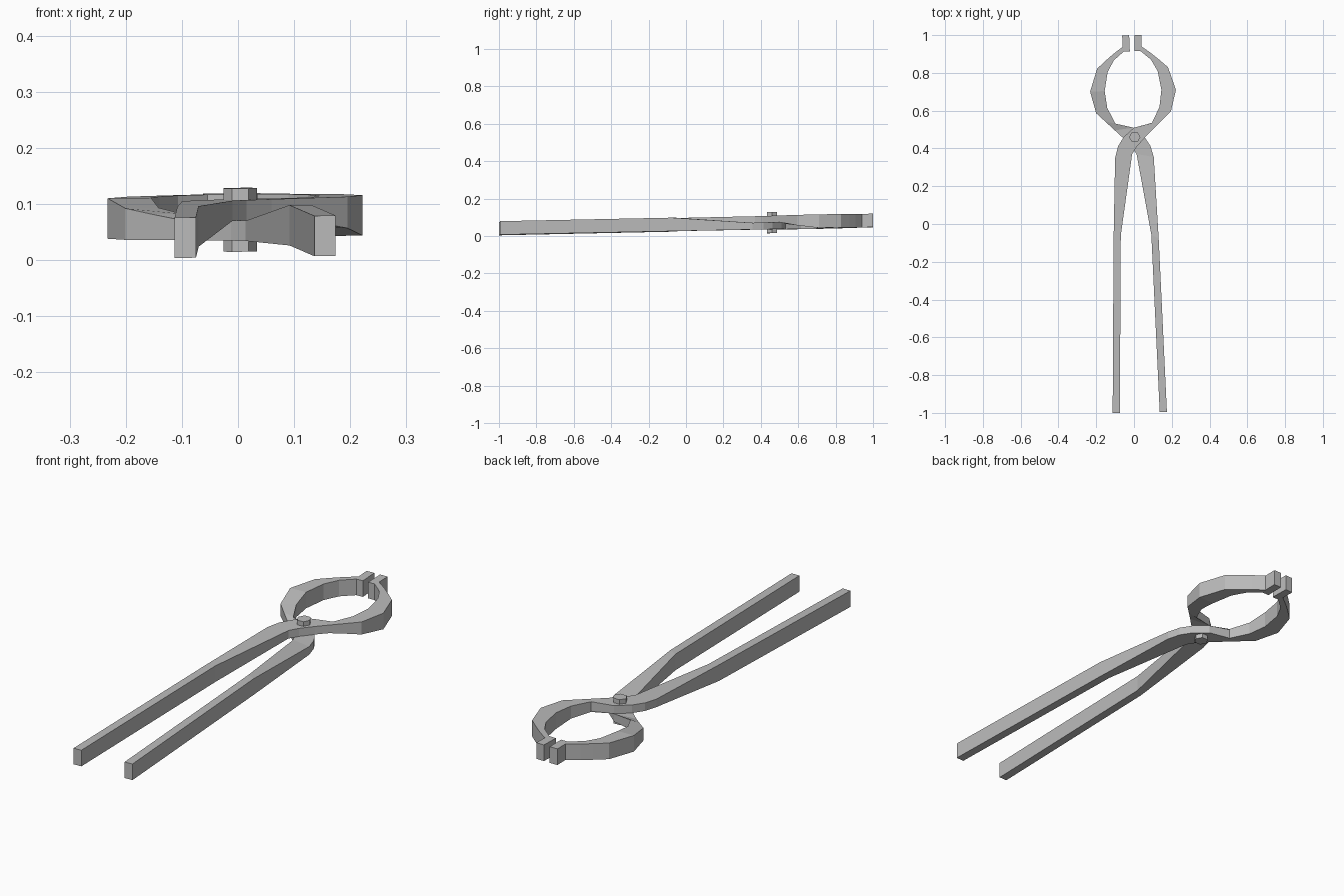
import bpy, bmesh
from math import pi
from mathutils import Matrix, Vector

if "Cube" in bpy.data.objects:
    bpy.data.objects.remove(bpy.data.objects["Cube"], do_unlink=True)

steel = bpy.data.materials.new("forged grey steel")
steel.use_nodes = True
GREY = (0.5, 0.5, 0.5, 1)
steel.diffuse_color = GREY
steel.node_tree.nodes["Principled BSDF"].inputs["Base Color"].default_value = GREY

PIVOT = Vector((0, 0.46, 0.072))
H = 0.036  # half thickness of the bar

# Stations along one arm, handle end to jaw tip: left edge, right edge, underside
ARM = [
    ((-.113, -1), (-.075, -1), -H),
    ((-.108, -.08), (-.07, -.06), -H),
    ((-.10, .35), (-.01, .37), 0),
    ((-.085, .41), (.015, .41), 0),
    ((-.055, .46), (.06, .46), 0),
    ((0, .51), (.10, .50), 0),
    ((.095, .535), (.15, .55), -.01),
    ((.135, .62), (.195, .595), -.02),
    ((.145, .71), (.222, .71), -H),
    ((.125, .81), (.18, .83), -H),
    ((.09, .87), (.13, .873), -H),
    ((.035, .915), (.09, .905), -H),
    ((.003, .915), (.04, .94), -H),
    ((.003, 1), (.04, 1), -H),
]

# Slight lean of the whole tool as it rests on its handles
lean = Matrix.Identity(4)
lean[2][0], lean[2][1] = 0.012, 0.021
place = Matrix.Translation(PIVOT) @ lean


def finish(name, bm):
    bmesh.ops.recalc_face_normals(bm, faces=bm.faces)
    mesh = bpy.data.meshes.new(name)
    bm.to_mesh(mesh)
    bm.free()
    mesh.materials.append(steel)
    obj = bpy.data.objects.new(name, mesh)
    bpy.context.collection.objects.link(obj)
    return obj


def make_arm(name, turn):
    bm = bmesh.new()
    rings = []
    for left, right, low in ARM:
        corners = [(left, low), (right, low), (right, H), (left, H)]
        rings.append([bm.verts.new((x, y - PIVOT.y, z)) for (x, y), z in corners])
    for a, b in zip(rings, rings[1:]):
        for i in range(4):
            j = (i + 1) % 4
            bm.faces.new((a[i], a[j], b[j], b[i]))
    bm.faces.new(rings[0])
    bm.faces.new(rings[-1])
    bm.transform(place @ turn)
    finish(name, bm)


# Upper arm, and the same arm turned over and opened slightly
make_arm("upper_arm", Matrix.Identity(4))
make_arm("lower_arm", Matrix.Rotation(0.042, 4, "Z") @ Matrix.Rotation(pi, 4, "Y"))

# Hexagonal rivet through the joint
bm = bmesh.new()
bmesh.ops.create_cone(bm, cap_ends=True, segments=6, radius1=0.03, radius2=0.03,
                      depth=0.113, matrix=Matrix.Rotation(pi / 2, 4, "Z"))
bm.transform(Matrix.Translation((0.004, 0, 0)))
bm.transform(place)
finish("pivot_rivet", bm)
